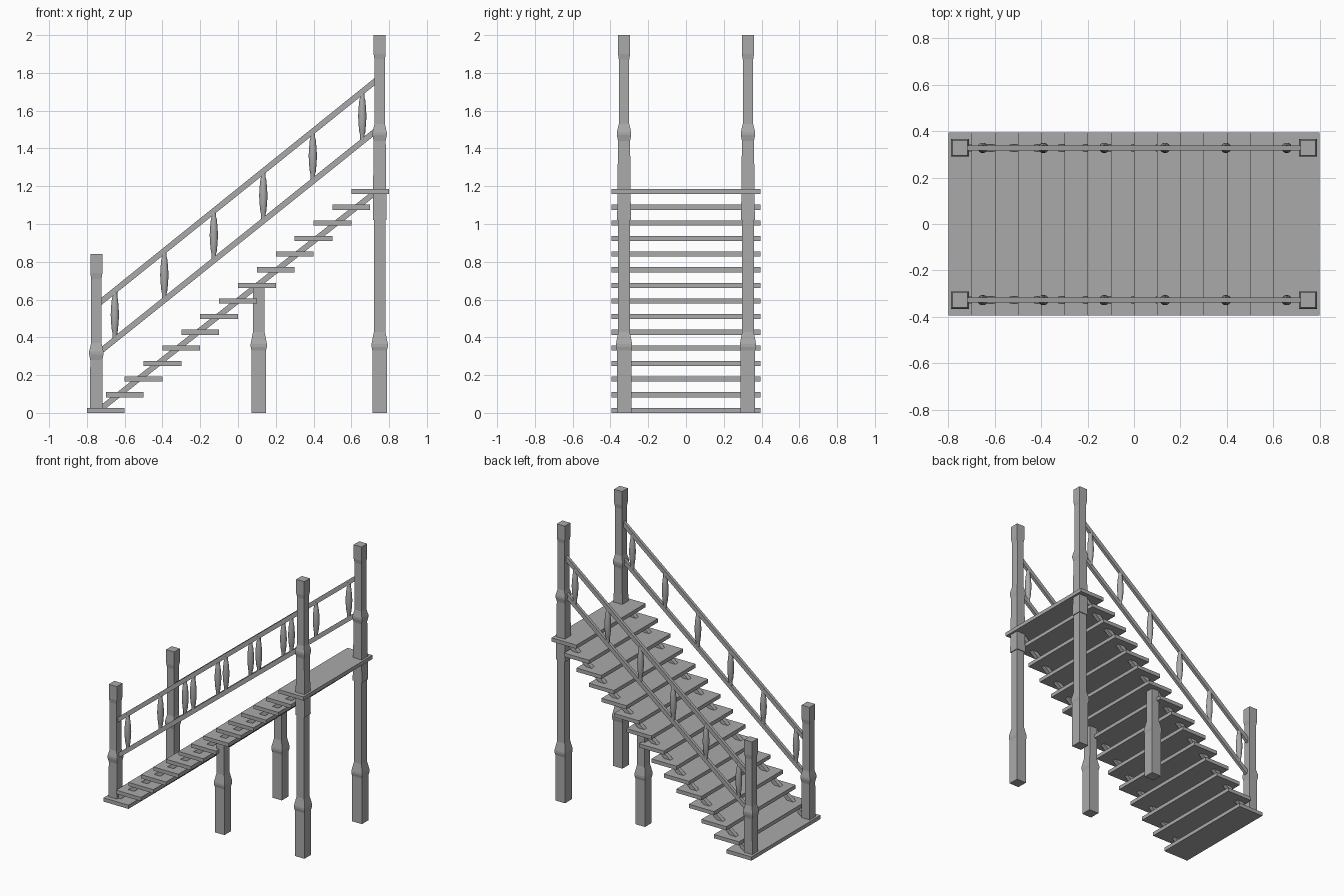
import bpy, bmesh, math
from mathutils import Vector, Matrix

cube = bpy.data.objects.get("Cube")
if cube:
    bpy.data.objects.remove(cube, do_unlink=True)

grey = bpy.data.materials.new("plain_grey")
grey.use_nodes = True
colour = (0.4, 0.4, 0.4, 1)
grey.diffuse_color = colour
grey.node_tree.nodes["Principled BSDF"].inputs["Base Color"].default_value = colour


def add(name, bm):
    mesh = bpy.data.meshes.new(name)
    bmesh.ops.recalc_face_normals(bm, faces=bm.faces)
    bm.to_mesh(mesh)
    bm.free()
    mesh.materials.append(grey)
    obj = bpy.data.objects.new(name, mesh)
    bpy.context.collection.objects.link(obj)
    return obj


def box(name, centre, size, pitch=0):
    bm = bmesh.new()
    place = (Matrix.Translation(centre) @ Matrix.Rotation(-pitch, 4, 'Y')
             @ Matrix.Diagonal((*size, 1)))
    bmesh.ops.create_cube(bm, size=1, matrix=place)
    return add(name, bm)


def turned(name, x, y, z, profile, sides, smooth=False):
    """Stack rings of (height, radius) and cap both ends."""
    bm = bmesh.new()
    rings = []
    for h, r in profile:
        angles = [math.tau * (i + 0.5) / sides for i in range(sides)]
        rings.append([bm.verts.new((x + r * math.cos(a), y + r * math.sin(a), z + h))
                      for a in angles])
    for low, high in zip(rings, rings[1:]):
        for i in range(sides):
            j = (i + 1) % sides
            bm.faces.new((low[i], low[j], high[j], high[i])).smooth = smooth
    bm.faces.new(rings[0][::-1])
    bm.faces.new(rings[-1])
    return add(name, bm)


def square_post(name, x, y, z, profile):
    return turned(name, x, y, z, [(h, w / math.sqrt(2)) for h, w in profile], 4)


def beam(name, start, end, y, width, depth):
    a, b = Vector((start[0], y, start[1])), Vector((end[0], y, end[1]))
    d = b - a
    return box(name, (a + b) / 2, (d.length, width, depth), math.atan2(d.z, d.x))


# Treads
RISE = 0.0827
for i in range(15):
    box(f"tread_{i + 1}", (-0.7 + 0.1 * i, 0, 0.0135 + RISE * i), (0.2, 0.79, 0.027))

# Square section profiles: (height, width)
newel_top = [(0.28, 0.064), (0.31, 0.076), (0.325, 0.076), (0.37, 0.055),
             (0.71, 0.055), (0.74, 0.064), (0.84, 0.064)]
support = [(0, 0.077), (0.33, 0.077), (0.35, 0.086), (0.365, 0.086), (0.427, 0.062)]
baluster = [(-0.13, 0.013), (-0.095, 0.013), (-0.085, 0.016), (-0.045, 0.02),
            (0, 0.0225), (0.045, 0.02), (0.085, 0.016), (0.095, 0.013), (0.13, 0.013)]

for side, y in (("left", 0.328), ("right", -0.328)):
    # front and back are the lower and upper ends of the flight
    square_post(f"{side}_lower_newel", -0.75, y, 0, [(0.01, 0.067)] + newel_top)
    square_post(f"{side}_upper_newel", 0.75, y, 1.16, [(-0.14, 0.073)] + newel_top)
    square_post(f"{side}_upper_support", 0.75, y, 0, support + [(1.03, 0.062)])
    square_post(f"{side}_middle_support", 0.11, y, 0, support + [(0.665, 0.062)])

    # Sloping stringer and rails
    beam(f"{side}_stringer", (-0.735, 0.015), (0.73, 1.17), y, 0.03, 0.03)
    beam(f"{side}_hand_rail", (-0.74, 0.577), (0.74, 1.767), y, 0.022, 0.03)
    beam(f"{side}_lower_rail", (-0.74, 0.317), (0.74, 1.502), y, 0.022, 0.03)

    # Turned balusters
    for i in range(6):
        x = -0.652 + 0.262 * i
        mid = 0.52 + 0.802 * (x + 0.652)
        turned(f"{side}_baluster_{i + 1}", x, y, mid, baluster, 16, True)
